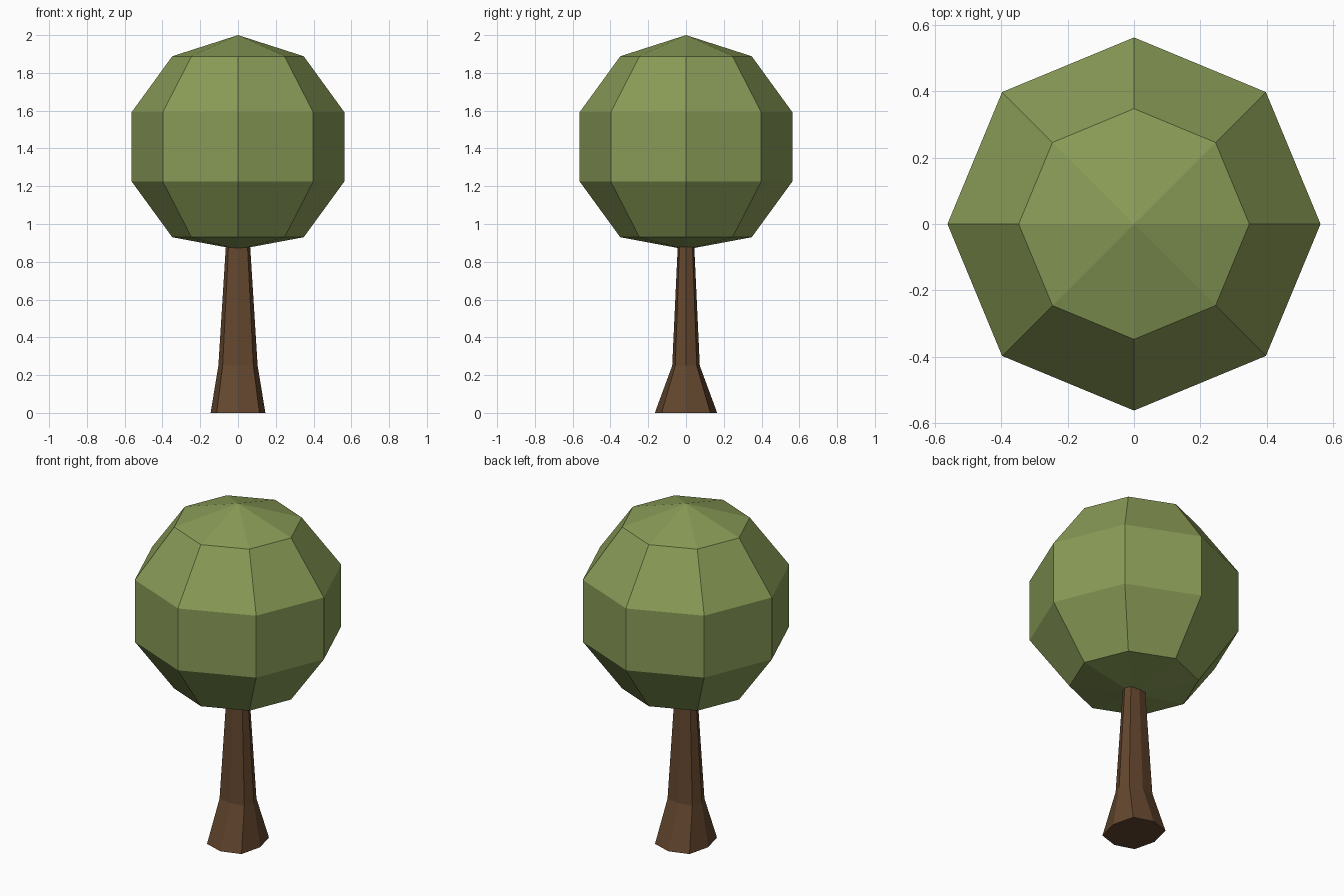
import bpy, bmesh, math

if "Cube" in bpy.data.objects:
    bpy.data.objects.remove(bpy.data.objects["Cube"])

def material(name, rgb):
    m = bpy.data.materials.new(name)
    m.diffuse_color = (*rgb, 1)
    m.use_nodes = True
    m.node_tree.nodes["Principled BSDF"].inputs["Base Color"].default_value = m.diffuse_color
    return m

def octagon(bm, z, rx, ry, diag):
    """Eight-sided ring with corners on the axes; diag sets the diagonal corners."""
    ring = []
    for i in range(8):
        a = i * math.pi / 4
        c, s = round(math.cos(a), 4), round(math.sin(a), 4)
        k = diag / math.sqrt(0.5) if i % 2 else 1
        ring.append(bm.verts.new((rx * c * k, ry * s * k, z)))
    return ring

def loft(name, rings, mat, bottom=None, top=None, diag=math.sqrt(0.5)):
    bm = bmesh.new()
    loops = [octagon(bm, z, rx, ry, diag) for z, rx, ry in rings]
    for lo, hi in zip(loops, loops[1:]):
        for i in range(8):
            j = (i + 1) % 8
            bm.faces.new((lo[i], lo[j], hi[j], hi[i]))
    # ends: fan to an apex if given, else a flat cap
    for loop, z in ((loops[0], bottom), (loops[-1], top)):
        if z is None:
            bm.faces.new(loop)
        else:
            tip = bm.verts.new((0, 0, z))
            for i in range(8):
                bm.faces.new((loop[i], loop[(i + 1) % 8], tip))
    bmesh.ops.recalc_face_normals(bm, faces=bm.faces)
    me = bpy.data.meshes.new(name)
    bm.to_mesh(me)
    bm.free()
    me.materials.append(mat)
    bpy.context.collection.objects.link(bpy.data.objects.new(name, me))

leaf = material("leaf green", (0.25, 0.33, 0.095))
bark = material("bark brown", (0.125, 0.062, 0.027))

# faceted ball of leaves
loft("crown", [(0.93, 0.348, 0.348), (1.225, 0.563, 0.563),
               (1.592, 0.563, 0.563), (1.888, 0.348, 0.348)],
     leaf, bottom=0.865, top=2.0)

# tapered trunk with a flared foot
loft("trunk", [(0, 0.145, 0.165), (0.25, 0.104, 0.073), (0.92, 0.062, 0.042)],
     bark, diag=0.78)
